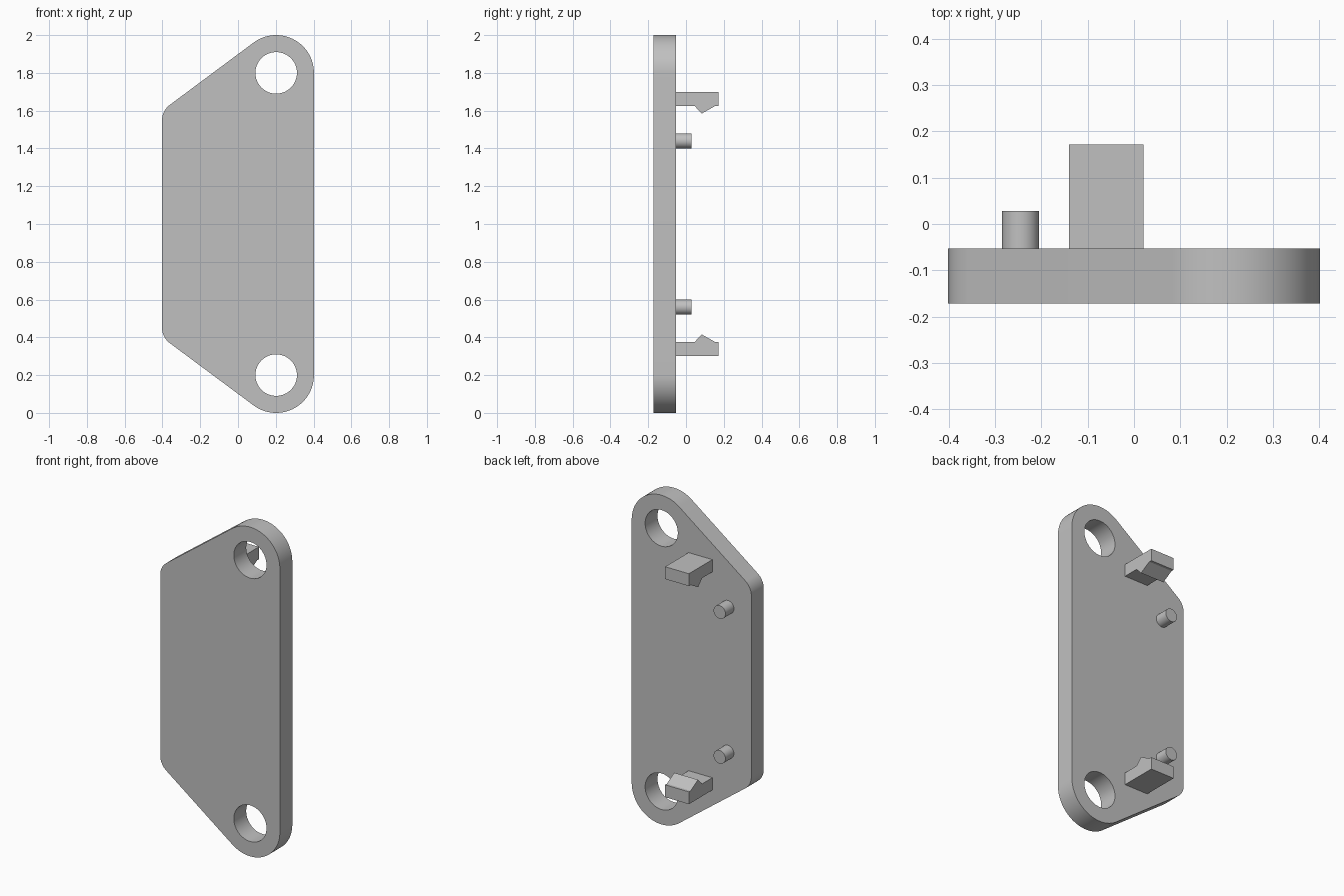
import bpy, bmesh
from math import sin, cos, asin, atan2, hypot, pi, radians

cube = bpy.data.objects.get("Cube")
if cube:
    bpy.data.objects.remove(cube, do_unlink=True)

grey = bpy.data.materials.new("plain grey")
grey.use_nodes = True
grey.diffuse_color = (0.53, 0.53, 0.53, 1)
grey.node_tree.nodes["Principled BSDF"].inputs["Base Color"].default_value = grey.diffuse_color

BACK, FRONT = -0.053, -0.172
MID = 1.0  # height of the mirror plane


def prism(name, points, offset):
    """Extrude a closed outline of 3D points along an offset."""
    bm = bmesh.new()
    face = bm.faces.new([bm.verts.new(p) for p in points])
    side = bmesh.ops.extrude_face_region(bm, geom=[face])["geom"]
    bmesh.ops.translate(bm, vec=offset, verts=[v for v in side if isinstance(v, bmesh.types.BMVert)])
    bmesh.ops.recalc_face_normals(bm, faces=bm.faces)
    mesh = bpy.data.meshes.new(name)
    bm.to_mesh(mesh)
    bm.free()
    mesh.materials.append(grey)
    obj = bpy.data.objects.new(name, mesh)
    bpy.context.collection.objects.link(obj)
    return obj


def smooth(obj):
    bpy.ops.object.select_all(action='DESELECT')
    obj.select_set(True)
    bpy.context.view_layer.objects.active = obj
    bpy.ops.object.shade_smooth_by_angle(angle=radians(30))


def arc(x, z, r, start, end, steps):
    return [(x + r * cos(a), z + r * sin(a))
            for a in (start + (end - start) * i / steps for i in range(steps + 1))]


def rod(name, x, z, r, y0, y1):
    ring = arc(x, z, r, 0, 2 * pi, 48)[:-1]
    return prism(name, [(px, y0, pz) for px, pz in ring], (0, y1 - y0, 0))


# Plate: straight side, two large round ends and two small rounded corners
ear_x, ear_z, ear_r = 0.202, 1.8, 0.2
corner_x, corner_z, corner_r = -0.302, 1.55, 0.1
dx, dz = ear_x - corner_x, ear_z - corner_z
tangent = pi / 2 + atan2(dz, dx) + asin((ear_r - corner_r) / hypot(dx, dz))
upper = arc(ear_x, ear_z, ear_r, 0, tangent, 32) + arc(corner_x, corner_z, corner_r, tangent, pi, 12)
outline = upper + [(x, 2 * MID - z) for x, z in reversed(upper)]
plate = prism("plate", [(x, FRONT, z) for x, z in outline], (0, BACK - FRONT, 0))

# Screw holes through the round ends
for z in (ear_z, 2 * MID - ear_z):
    cutter = rod("hole_cutter", ear_x, z, 0.11, FRONT - 0.1, BACK + 0.1)
    cut = plate.modifiers.new("hole", 'BOOLEAN')
    cut.operation, cut.solver, cut.object = 'DIFFERENCE', 'EXACT', cutter
    bpy.context.view_layer.objects.active = plate
    bpy.ops.object.modifier_apply(modifier=cut.name)
    bpy.data.objects.remove(cutter, do_unlink=True)
smooth(plate)

# Locating pegs and snap clips on the back, mirrored about mid height
clip = [(BACK, 0.7), (0.172, 0.7), (0.172, 0.625), (0.155, 0.625),
        (0.084, 0.585), (0.045, 0.625), (BACK, 0.625)]
for label, sign in (("upper", 1), ("lower", -1)):
    smooth(rod(label + "_peg", -0.245, MID + sign * 0.44, 0.04, BACK, 0.028))
    prism(label + "_clip", [(-0.14, y, MID + sign * h) for y, h in clip], (0.16, 0, 0))
